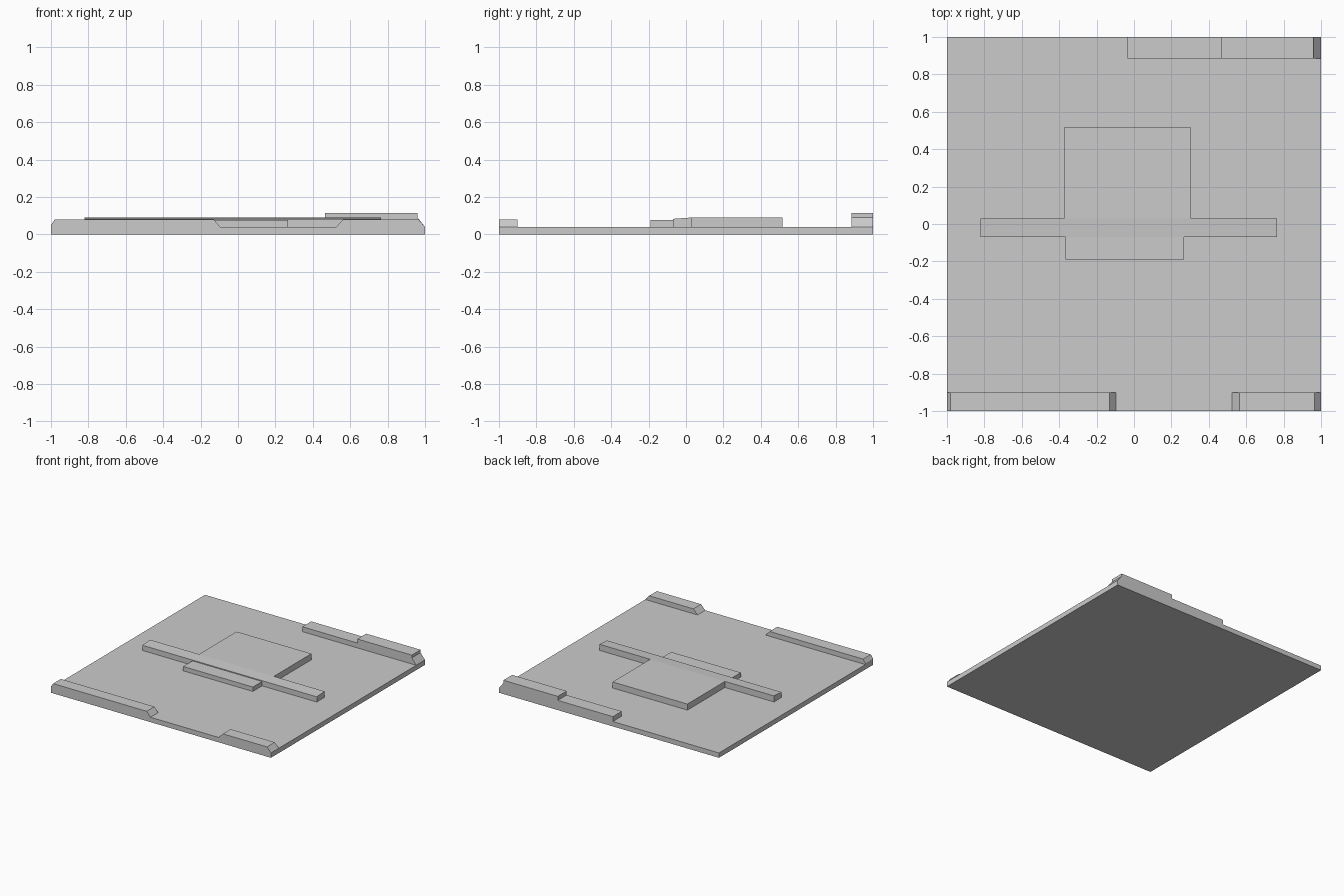
import bpy
import bmesh

if "Cube" in bpy.data.objects:
    bpy.data.objects.remove(bpy.data.objects["Cube"])

BASE_TOP = 0.04


def extrude_profile(name, profile, axis, start, end):
    """Extrude a 2D profile: (x, z) points along 'Y' or (y, z) points along 'X'."""
    def place(p, t):
        return (p[0], t, p[1]) if axis == 'Y' else (t, p[0], p[1])

    bm = bmesh.new()
    near = [bm.verts.new(place(p, start)) for p in profile]
    far = [bm.verts.new(place(p, end)) for p in profile]
    bm.faces.new(near)
    bm.faces.new(far[::-1])
    n = len(profile)
    for i in range(n):
        j = (i + 1) % n
        bm.faces.new((near[j], near[i], far[i], far[j]))
    bmesh.ops.recalc_face_normals(bm, faces=bm.faces)
    mesh = bpy.data.meshes.new(name)
    bm.to_mesh(mesh)
    bm.free()
    obj = bpy.data.objects.new(name, mesh)
    bpy.context.collection.objects.link(obj)
    return obj


def block(name, x, y, z):
    """Plain box given by its ranges."""
    profile = [(x[0], z[0]), (x[1], z[0]), (x[1], z[1]), (x[0], z[1])]
    return extrude_profile(name, profile, 'Y', *y)


# Square base plate
block("base_plate", (-1, 1), (-1, 1), (0, BASE_TOP))

# Front rails with bevelled ends
extrude_profile("front_left_rail",
                [(-1, BASE_TOP), (-0.095, BASE_TOP), (-0.13, 0.08),
                 (-0.98, 0.08), (-1, 0.05)], 'Y', -1, -0.9)
extrude_profile("front_right_rail",
                [(0.525, BASE_TOP), (1, BASE_TOP), (0.965, 0.08),
                 (0.563, 0.08)], 'Y', -1, -0.9)

# Stepped back rail with a sloped outer end
extrude_profile("back_rail",
                [(-0.035, BASE_TOP), (1, BASE_TOP), (0.96, 0.09),
                 (0.96, 0.113), (0.465, 0.113), (0.465, 0.08),
                 (-0.035, 0.08)], 'Y', 0.885, 1)

# Central raised platform: back slab, gently sloped crossbar, front step
block("back_slab", (-0.375, 0.305), (0.03, 0.517), (BASE_TOP, 0.09))
extrude_profile("crossbar",
                [(-0.07, BASE_TOP), (0.03, BASE_TOP), (0.03, 0.09),
                 (-0.07, 0.083)], 'X', -0.82, 0.765)
block("front_step", (-0.365, 0.268), (-0.19, -0.07), (BASE_TOP, 0.076))
